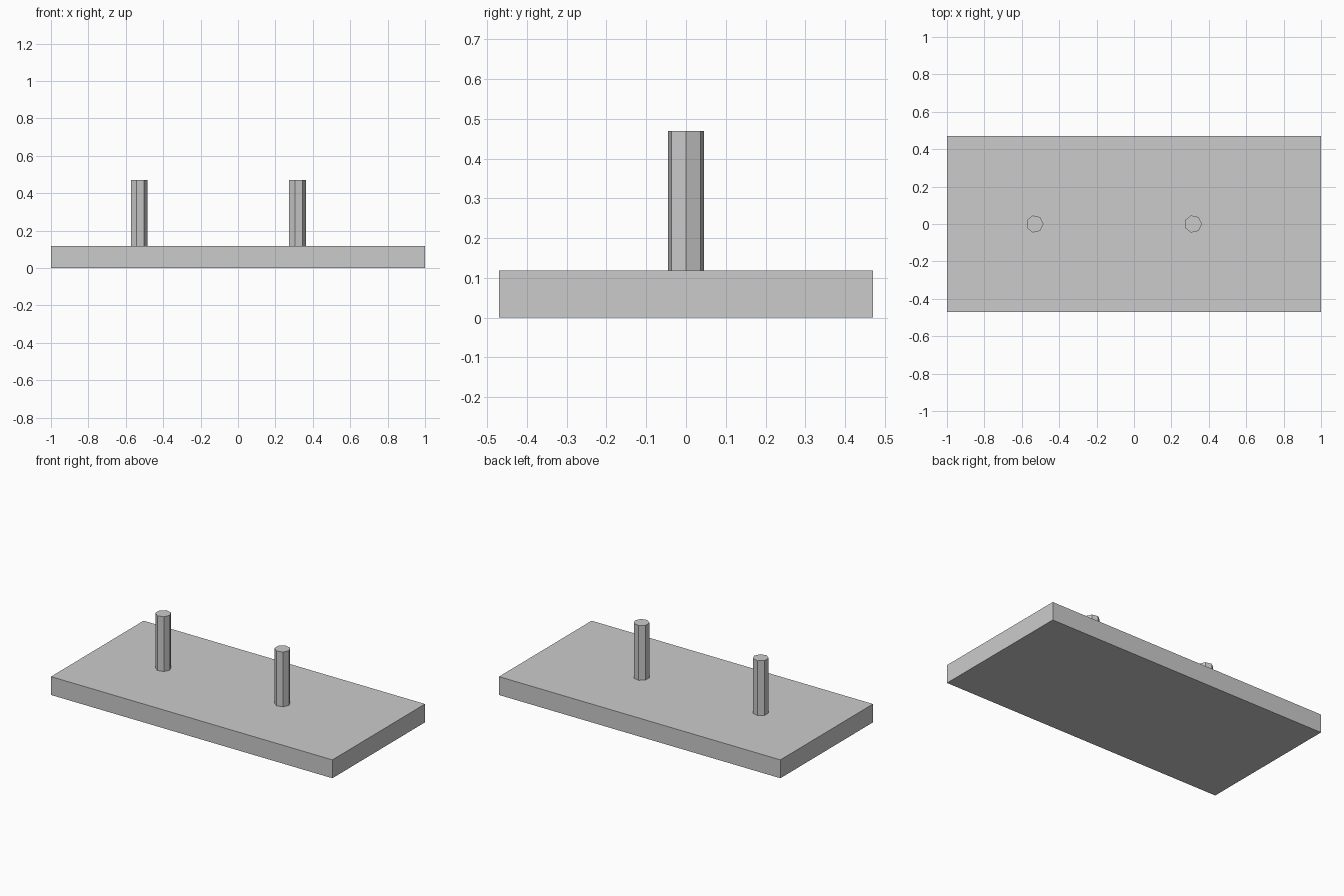
import bpy

# Remove the default cube
cube = bpy.data.objects.get("Cube")
if cube:
    bpy.data.objects.remove(cube, do_unlink=True)

LENGTH, DEPTH, THICKNESS = 2.0, 0.94, 0.118
PEG_RADIUS, PEG_TOP, PEG_SIDES = 0.047, 0.47, 7

# Single grey material
grey = bpy.data.materials.new("plain_grey")
grey.use_nodes = True
colour = (0.6, 0.6, 0.6, 1.0)
grey.diffuse_color = colour
grey.node_tree.nodes["Principled BSDF"].inputs["Base Color"].default_value = colour


def prism(name, outline, bottom, top):
    """Flat-shaded upright prism from a counter-clockwise outline."""
    n = len(outline)
    verts = [(x, y, z) for z in (bottom, top) for x, y in outline]
    faces = [tuple(reversed(range(n))), tuple(range(n, n + n))]
    faces += [(i, (i + 1) % n, n + (i + 1) % n, n + i) for i in range(n)]
    mesh = bpy.data.meshes.new(name)
    mesh.from_pydata(verts, [], faces)
    mesh.materials.append(grey)
    obj = bpy.data.objects.new(name, mesh)
    bpy.context.collection.objects.link(obj)
    return obj


def ring(x, radius, sides):
    """Regular polygon with one corner pointing to +x."""
    from math import cos, sin, tau
    return [(x + radius * cos(tau * i / sides), radius * sin(tau * i / sides))
            for i in range(sides)]


# Base plate
hx, hy = LENGTH / 2, DEPTH / 2
prism("base_plate", [(-hx, -hy), (hx, -hy), (hx, hy), (-hx, hy)], 0, THICKNESS)

# Two upright pegs, standing on the plate off-centre
for name, x in (("right_peg", -0.531), ("left_peg", 0.316)):
    prism(name, ring(x, PEG_RADIUS, PEG_SIDES), THICKNESS, PEG_TOP)
